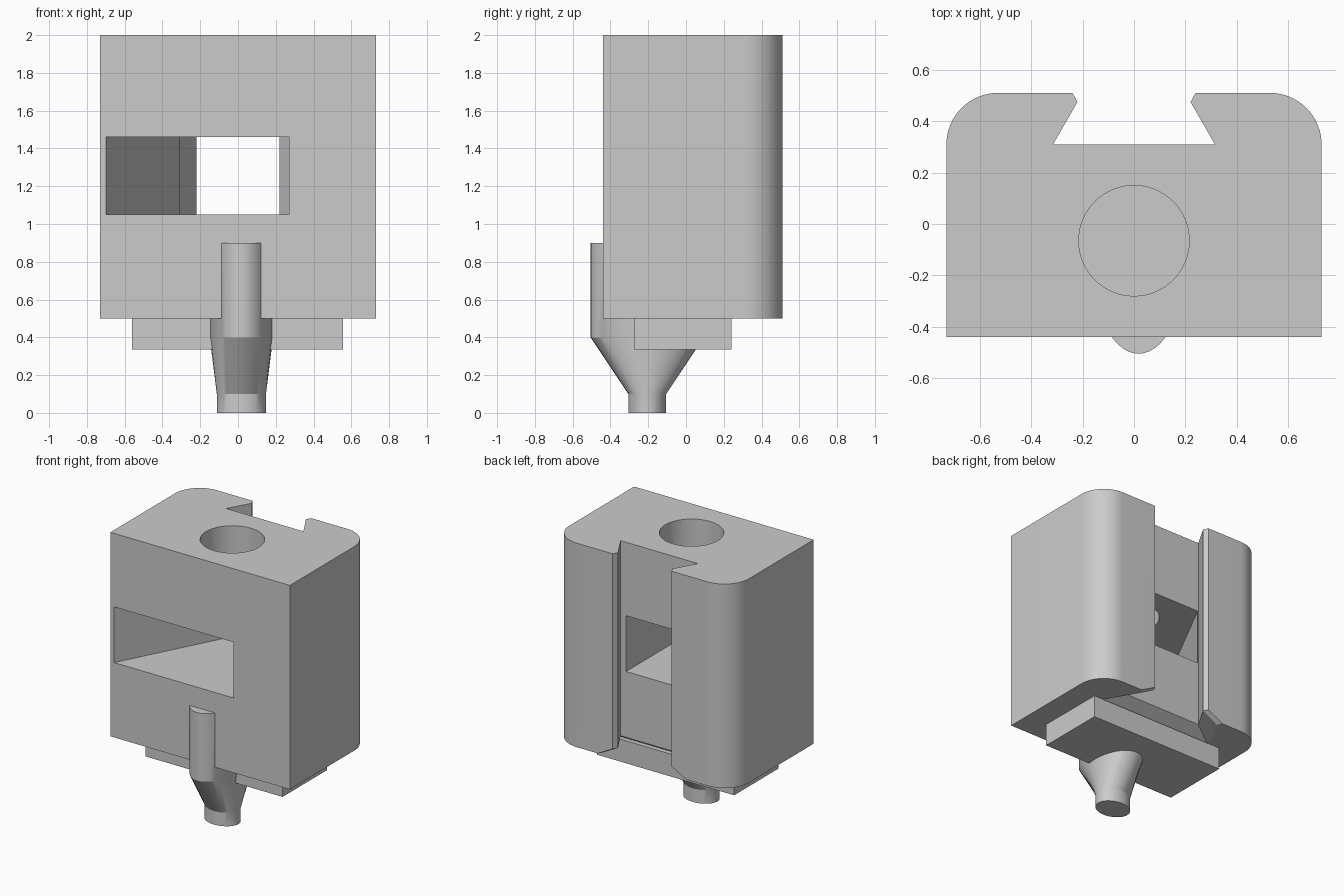
import bpy, bmesh, math

cube = bpy.data.objects.get("Cube")
if cube:
    bpy.data.objects.remove(cube, do_unlink=True)

grey = bpy.data.materials.new("light_grey")
grey.use_nodes = True
colour = (0.6, 0.6, 0.6, 1)
grey.diffuse_color = colour
grey.node_tree.nodes["Principled BSDF"].inputs["Base Color"].default_value = colour


def loft(name, sections):
    """Solid through (outline, height) sections with equal point counts."""
    bm = bmesh.new()
    rings = [[bm.verts.new((x, y, z)) for x, y in pts] for pts, z in sections]
    n = len(rings[0])
    for low, high in zip(rings, rings[1:]):
        for i in range(n):
            j = (i + 1) % n
            bm.faces.new((low[i], low[j], high[j], high[i]))
    bm.faces.new(rings[0][::-1])
    bm.faces.new(rings[-1])
    bmesh.ops.recalc_face_normals(bm, faces=bm.faces)
    mesh = bpy.data.meshes.new(name)
    bm.to_mesh(mesh)
    bm.free()
    obj = bpy.data.objects.new(name, mesh)
    bpy.context.collection.objects.link(obj)
    mesh.materials.append(grey)
    return obj


def ellipse(cx, cy, rx, ry, n=48):
    angles = [math.tau * i / n for i in range(n)]
    return [(cx + rx * math.cos(a), cy + ry * math.sin(a)) for a in angles]


def rect(x0, x1, y0, y1):
    return [(x0, y0), (x1, y0), (x1, y1), (x0, y1)]


def mirrored(half):
    return half + [(-x, y) for x, y in reversed(half)]


def activate(obj):
    bpy.ops.object.select_all(action='DESELECT')
    obj.select_set(True)
    bpy.context.view_layer.objects.active = obj


def cut(target, cutter):
    cutter.hide_render = True
    activate(target)
    mod = target.modifiers.new("cut", 'BOOLEAN')
    mod.operation = 'DIFFERENCE'
    mod.solver = 'EXACT'
    mod.object = cutter
    bpy.ops.object.modifier_apply(modifier=mod.name)
    bpy.data.objects.remove(cutter, do_unlink=True)


# Block with two rounded rear corners
half_w, front, back, radius = 0.73, -0.44, 0.51, 0.2
corner = [(half_w - radius + radius * math.cos(a), back - radius + radius * math.sin(a))
          for a in (math.pi / 2 * i / 16 for i in range(17))]
outline = mirrored([(half_w, front)] + corner)
body = loft("body", [(outline, 0.5), (outline, 2)])

# Rear dovetail groove, flared at its lower end
groove = mirrored([(0.315, 0.31), (0.22, 0.475), (0.29, 0.6)])
flare = mirrored([(0.495, 0.206), (0.34, 0.475), (0.41, 0.6)])
cut(body, loft("groove_cutter", [(flare, 0.4), (flare, 0.5), (groove, 0.565), (groove, 2.2)]))

# Window through the block, tapering on one side
slope = 0.39 / 0.75
window = [(-0.70 - 0.1 * slope, front - 0.1), (0.27, front - 0.1),
          (0.27, 0.36), (-0.70 + 0.8 * slope, 0.36)]
cut(body, loft("window_cutter", [(window, 1.05), (window, 1.46)]))

# Round hole from the top down into the window
hole = ellipse(0, -0.065, 0.215, 0.215, 64)
cut(body, loft("hole_cutter", [(hole, 1.3), (hole, 2.2)]))

# Plate under the block
plate = rect(-0.56, 0.555, -0.275, 0.24)
base_plate = loft("base_plate", [(plate, 0.335), (plate, 0.5)])

# Elliptical spout, with its column showing on the front of the block
tip = ellipse(0.018, -0.205, 0.13, 0.1)
column = ellipse(0.018, -0.205, 0.168, 0.3)
spout = loft("spout", [(tip, 0), (tip, 0.1), (column, 0.4), (column, 0.9)])

for part in (body, base_plate, spout):
    activate(part)
    bpy.ops.object.shade_smooth_by_angle(angle=math.radians(25))
